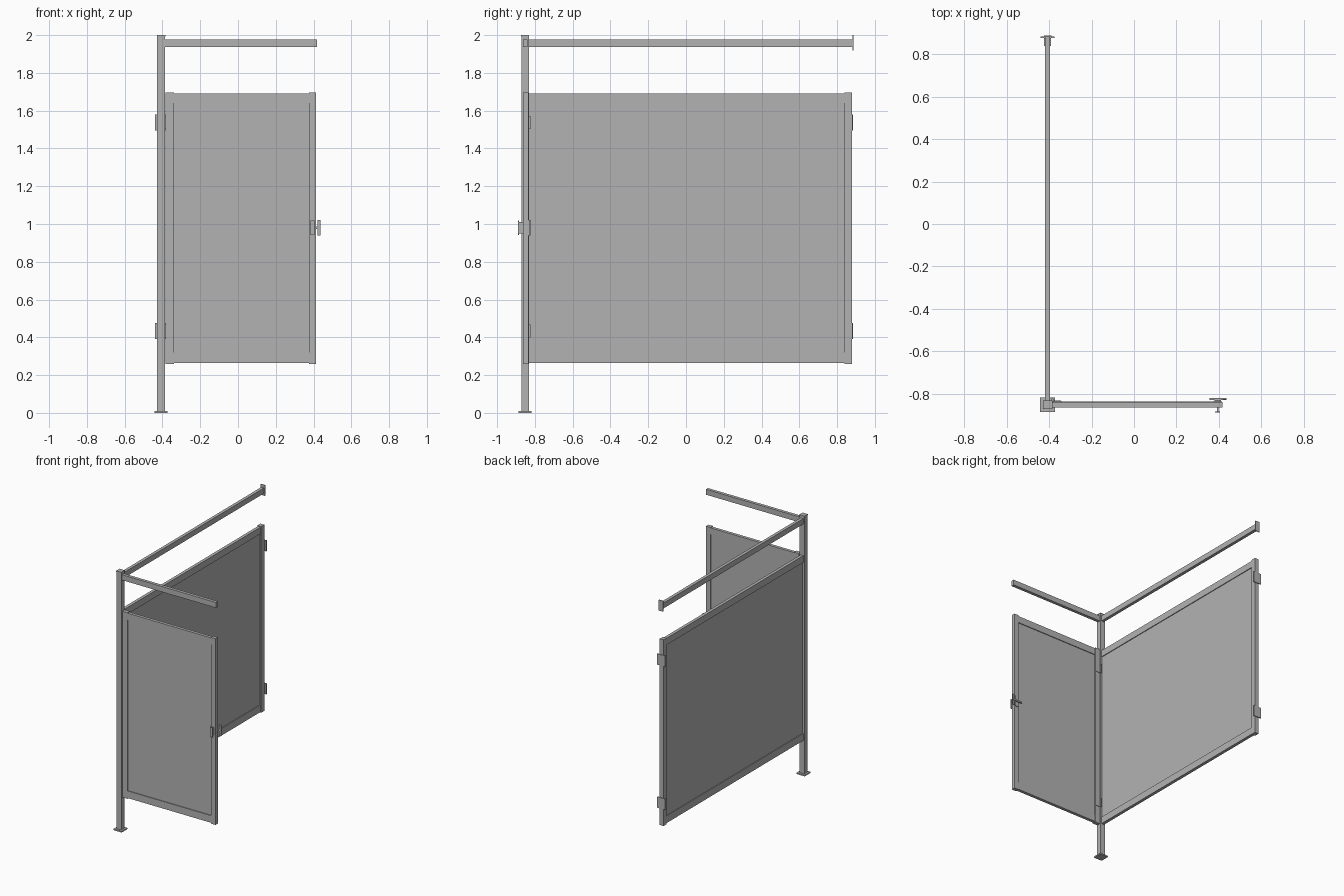
import bpy
import bmesh
from mathutils import Vector

cube = bpy.data.objects.get("Cube")
if cube:
    bpy.data.objects.remove(cube, do_unlink=True)

grey = bpy.data.materials.new("mid grey metal")
grey.use_nodes = True
colour = (0.45, 0.45, 0.45, 1)
grey.diffuse_color = colour
grey.node_tree.nodes["Principled BSDF"].inputs["Base Color"].default_value = colour


def box(name, x, y, z):
    """Box spanning the given (low, high) ranges."""
    bm = bmesh.new()
    bmesh.ops.create_cube(bm, size=1)
    for v in bm.verts:
        v.co = Vector([r[0] if c < 0 else r[1] for c, r in zip(v.co, (x, y, z))])
    mesh = bpy.data.meshes.new(name)
    bm.to_mesh(mesh)
    bm.free()
    mesh.materials.append(grey)
    obj = bpy.data.objects.new(name, mesh)
    bpy.context.collection.objects.link(obj)
    return obj


def about(centre, half):
    return (centre - half, centre + half)


PX, PY = -0.407, -0.852      # post centre
LOW, HIGH = 0.26, 1.697      # panel height range
INNER_LOW, INNER_HIGH = 0.32, 1.64

# Corner post with foot plate and cap
box("corner_post", about(PX, 0.0205), about(PY, 0.0195), (0, 1.995))
box("foot_plate", about(PX, 0.035), about(PY, 0.035), (0, 0.01))
box("post_cap", about(PX, 0.022), about(PY, 0.021), (1.992, 2.0))

# Head rails with the wall mount
box("side_head_rail", about(PX, 0.012), (PY, 0.882), (1.936, 1.978))
box("front_head_rail", (PX, 0.417), about(PY, 0.012), (1.936, 1.978))
box("head_rail_wall_plate", about(PX, 0.018), (0.882, 0.888), (1.918, 2.0))

# Side panel frame and infill
for name, z in (("lower", (LOW + 0.005, INNER_LOW)), ("upper", (INNER_HIGH, HIGH - 0.005))):
    box("side_panel_" + name + "_rail", about(PX, 0.012), (PY, 0.845), z)
    box("door_" + name + "_rail", (-0.36, 0.39), about(PY + 0.003, 0.012), z)
box("side_panel_wall_stile", about(PX, 0.0165), (0.84, 0.878), (LOW, HIGH))
box("side_panel_infill", about(PX, 0.006), (PY, 0.85), (INNER_LOW - 0.01, INNER_HIGH + 0.01))

# Door stiles and infill
box("door_hinge_stile", (-0.383, -0.339), about(PY + 0.003, 0.015), (LOW, HIGH))
box("door_latch_stile", (0.375, 0.413), about(PY + 0.003, 0.015), (LOW, HIGH))
box("door_infill", (-0.35, 0.38), about(PY + 0.003, 0.006), (INNER_LOW - 0.01, INNER_HIGH + 0.01))

# Wall brackets and door hinges, one pair low and one pair high
for name, z in (("lower", 0.433), ("upper", 1.537)):
    box(name + "_wall_bracket", about(PX, 0.033), (0.878, 0.885), about(z, 0.042))
    box(name + "_hinge_leaf", (-0.4, -0.345), (-0.836, -0.831), about(z, 0.035))
    box(name + "_hinge_knuckle", about(-0.384, 0.005), (-0.834, -0.823), about(z, 0.035))

# Latch: front pull, back bolt and strike plate
box("pull_stem", (0.391, 0.398), (-0.885, -0.86), about(0.98, 0.03))
box("pull_plate", (0.383, 0.405), (-0.889, -0.883), about(0.98, 0.038))
box("latch_back_plate", (0.38, 0.41), (-0.836, -0.829), about(0.98, 0.042))
box("latch_bolt", (0.355, 0.436), (-0.829, -0.82), about(0.98, 0.006))
box("strike_plate", (0.42, 0.436), (-0.829, -0.824), about(0.98, 0.042))
